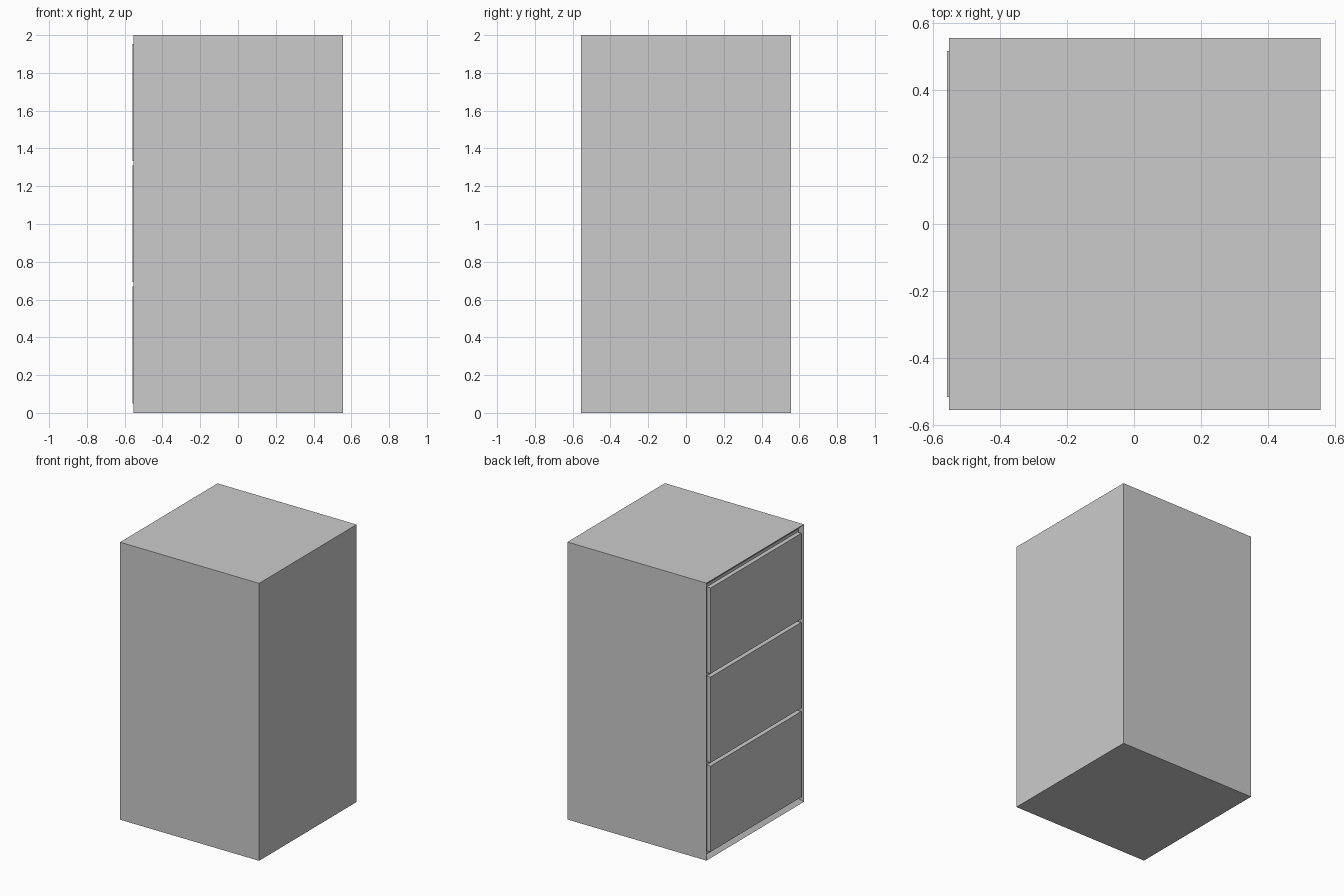
import bpy, bmesh
from mathutils import Vector

if "Cube" in bpy.data.objects:
    bpy.data.objects.remove(bpy.data.objects["Cube"])

X_FRONT, X_BACK, HALF_Y, HEIGHT = -0.552, 0.557, 0.555, 2.0
RIM, RECESS = 0.038, 0.025      # sloped rim around the drawer opening
DRAWER_X, DRAWER_Y = -0.558, 0.516
DRAWER_H, PITCH, FIRST_Z = 0.618, 0.642, 0.05


def add_box(name, lo, hi):
    bm = bmesh.new()
    bmesh.ops.create_cube(bm, size=1)
    lo, hi = Vector(lo), Vector(hi)
    for v in bm.verts:
        v.co = [(a + b) / 2 + c * (b - a) for a, b, c in zip(lo, hi, v.co)]
    mesh = bpy.data.meshes.new(name)
    bm.to_mesh(mesh)
    bm.free()
    obj = bpy.data.objects.new(name, mesh)
    bpy.context.collection.objects.link(obj)
    return obj


# Cabinet body: the drawer side (-x) is inset and pushed in with sloped edges
body = add_box("cabinet_body", (X_FRONT, -HALF_Y, 0), (X_BACK, HALF_Y, HEIGHT))
bm = bmesh.new()
bm.from_mesh(body.data)
bm.normal_update()
front = min(bm.faces, key=lambda f: f.calc_center_median().x)
bmesh.ops.inset_region(bm, faces=[front], thickness=RIM, depth=0)
for v in front.verts:
    v.co.x = X_FRONT + RECESS
bm.normal_update()
bm.to_mesh(body.data)
bm.free()

# Three drawer fronts standing slightly proud of the body
for i, level in enumerate(("bottom", "middle", "top")):
    z = FIRST_Z + i * PITCH
    add_box(level + "_drawer", (DRAWER_X, -DRAWER_Y, z),
            (X_FRONT + RECESS, DRAWER_Y, z + DRAWER_H))
